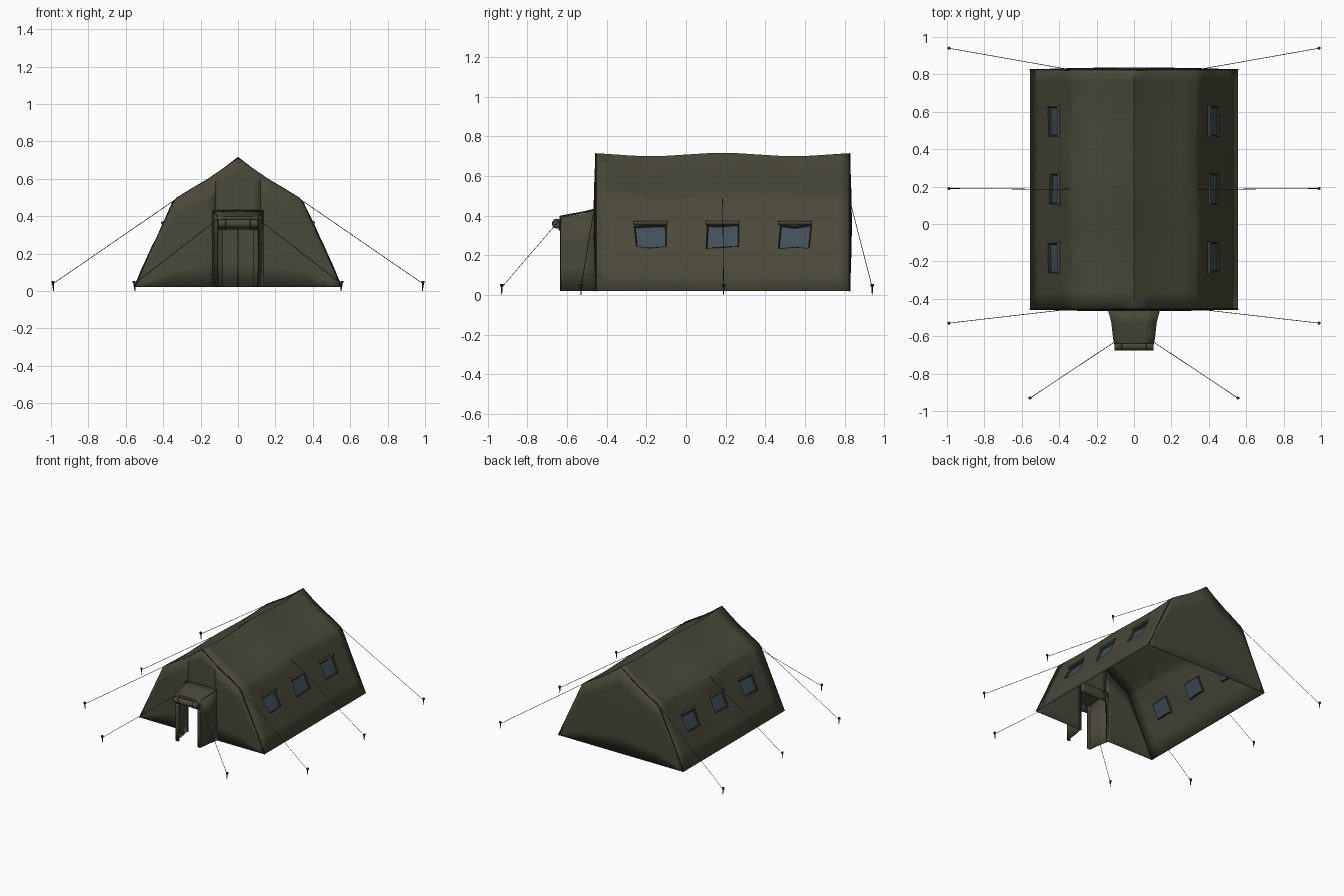
import bpy, bmesh, math, random
from mathutils import Vector, Matrix

random.seed(4)
if "Cube" in bpy.data.objects:
    bpy.data.objects.remove(bpy.data.objects["Cube"])


def material(name, rgb):
    m = bpy.data.materials.new(name)
    m.use_nodes = True
    m.diffuse_color = (*rgb, 1)
    bsdf = m.node_tree.nodes["Principled BSDF"]
    bsdf.inputs["Base Color"].default_value = (*rgb, 1)
    bsdf.inputs["Roughness"].default_value = 0.9
    return m


CANVAS = material("olive canvas", (0.068, 0.066, 0.042))
TRIM = material("dark olive trim", (0.022, 0.023, 0.014))
GLASS = material("window blue grey", (0.055, 0.078, 0.1))
CORD = material("dark cord", (0.025, 0.025, 0.022))

FRONT, BACK, BASE = -0.455, 0.825, 0.02
WINDOWS = (-0.18, 0.185, 0.55)
HALF = [(0, 0.715), (0.08, 0.653), (0.16, 0.598), (0.25, 0.545), (0.328, 0.497), (0.345, 0.475)]
HALF += [(0.345 + (0.475 - z) * 0.4615, z) for z in (0.42, 0.355, 0.24, 0.13, BASE)]


def finish(name, bm, mats, thick=0, angle=28):
    me = bpy.data.meshes.new(name)
    bm.to_mesh(me)
    bm.free()
    ob = bpy.data.objects.new(name, me)
    bpy.context.collection.objects.link(ob)
    for m in mats:
        me.materials.append(m)
    bpy.ops.object.select_all(action="DESELECT")
    ob.select_set(True)
    bpy.context.view_layer.objects.active = ob
    bpy.ops.object.shade_smooth_by_angle(angle=math.radians(angle))
    if thick:
        mod = ob.modifiers.new("cloth thickness", "SOLIDIFY")
        mod.thickness, mod.offset = thick, 0
    return ob


def rod(name, a, b, r1, r2, mat, sides=6):
    a, b = Vector(a), Vector(b)
    turn = (b - a).to_track_quat("Z", "Y").to_matrix().to_4x4()
    bm = bmesh.new()
    bmesh.ops.create_cone(bm, cap_ends=True, segments=sides, radius1=r1, radius2=r2,
                          depth=(b - a).length, matrix=Matrix.Translation((a + b) / 2) @ turn)
    return finish(name, bm, [mat], angle=50)


def sheet(name, rows, mat=CANVAS, thick=0.006):
    bm = bmesh.new()
    grid = [[bm.verts.new(p) for p in row] for row in rows]
    for r, s in zip(grid, grid[1:]):
        for i in range(len(r) - 1):
            bm.faces.new((r[i], r[i + 1], s[i + 1], s[i]))
    bmesh.ops.recalc_face_normals(bm, faces=bm.faces)
    return finish(name, bm, [mat], thick)


def roof_height(x):
    for (x0, z0), (x1, z1) in zip(HALF, HALF[1:]):
        if abs(x) <= x1:
            return z0 + (z1 - z0) * (abs(x) - x0) / (x1 - x0)
    return BASE


def sag(y):
    # Ridge dips between the end and middle frames
    return -0.008 + 0.008 * math.cos((y - 0.185) * 2 * math.pi / 0.72)


# Roof and side walls in one skin, with windows inset in the wall cells
ys = [FRONT, -0.36, -0.3]
for c in WINDOWS:
    ys += [c - 0.078, c, c + 0.078]
ys = sorted(ys + [0.0, 0.37, 0.7, 0.765, BACK])
bm = bmesh.new()
profile = [(-x, z) for x, z in HALF[:0:-1]] + HALF
grid = []
for y in ys:
    row = []
    inner = 0 if y in (FRONT, BACK) else 1
    for x, z in profile:
        side = math.copysign(1, x)
        wave = 0.005 * math.sin(8 * y + 15 * z + side) * inner if 0.05 < z < 0.48 else 0
        shift = random.uniform(-0.007, 0.007) * inner if 0.2 < z < 0.4 else 0
        row.append(bm.verts.new((x + side * wave, y + shift, z + sag(y) * max(0, z - 0.2) * 2 + shift)))
    grid.append(row)
panes = []
for j in range(len(ys) - 1):
    mid = (ys[j] + ys[j + 1]) / 2
    for i in range(len(profile) - 1):
        f = bm.faces.new((grid[j][i], grid[j + 1][i], grid[j + 1][i + 1], grid[j][i + 1]))
        height = (profile[i][1] + profile[i + 1][1]) / 2
        if 0.25 < height < 0.34 and any(abs(mid - c) < 0.07 for c in WINDOWS):
            panes.append(f)
bmesh.ops.recalc_face_normals(bm, faces=bm.faces)
if panes[0].normal.x * panes[0].calc_center_median().x < 0:
    bmesh.ops.reverse_faces(bm, faces=bm.faces)
ring = bmesh.ops.inset_region(bm, faces=panes, thickness=0.008, depth=-0.012)
for f in ring["faces"]:
    f.material_index = 1
for f in panes:
    f.material_index = 2
finish("tent_skin", bm, [CANVAS, TRIM, GLASS], 0.004)

# Rolled covers above the windows
for side, word in ((-1, "right"), (1, "left")):
    for n, y in enumerate(WINDOWS, 1):
        rod(f"{word}_window_roll_{n}", (side * 0.403, y - 0.086, 0.364),
            (side * 0.403, y + 0.086, 0.364), 0.009, 0.009, CANVAS, 8)


# End walls: strips under the roof line, with a doorway left open at the front
def gable(name, y, out, door):
    bm = bmesh.new()
    xs = sorted({s * x for x, _ in HALF for s in (-1, 1)} | {-0.12, 0.12})
    for a, b in zip(xs, xs[1:]):
        opening = door and abs(a + b) < 0.24
        for k in range(5):
            pts = []
            for x, t in ((a, k), (b, k), (b, k + 1), (a, k + 1)):
                low = 0.36 if opening else BASE
                top = roof_height(x) + sag(y) * max(0, roof_height(x) - 0.2) * 2
                z = low + (top - low) * t / 5
                bow = 0.01 * (1 - (x / 0.555) ** 2) * math.sin(math.pi * min(1, z / 0.72))
                pts.append(bm.verts.new((x, y + out * bow, z)))
            bm.faces.new(pts)
    bmesh.ops.remove_doubles(bm, verts=bm.verts, dist=0.0005)
    bmesh.ops.recalc_face_normals(bm, faces=bm.faces)
    finish(name, bm, [CANVAS], 0.004)
    # Piped seam along the edge of the end wall
    edge = [(x, y, z + sag(y) * max(0, z - 0.2) * 2) for x, z in profile]
    cu = bpy.data.curves.new(name + "_seam", "CURVE")
    cu.dimensions, cu.bevel_depth, cu.bevel_resolution = "3D", 0.004, 1
    sp = cu.splines.new("POLY")
    sp.points.add(len(edge) - 1)
    for p, co in zip(sp.points, edge):
        p.co = (*co, 1)
    cu.materials.append(TRIM)
    bpy.context.collection.objects.link(bpy.data.objects.new(name + "_seam", cu))


gable("front_wall", FRONT, -1, True)
gable("back_wall", BACK, 1, False)
rod("back_wall_inner_seam", (0, BACK, BASE), (0, BACK, 0.36), 0.003, 0.003, TRIM)

# Porch: slanted side walls with narrow front returns, sloping roof and valance
path = [(0.135, -0.455), (0.118, -0.53), (0.107, -0.632), (0.082, -0.63)]
for side, word in ((-1, "right"), (1, "left")):
    tops = (0.427, 0.407, 0.392, 0.385)
    sheet(f"porch_{word}_wall",
          [[(side * x, y, BASE + (t - BASE) * k / 3) for (x, y), t in zip(path, tops)] for k in range(4)])
    rod(f"porch_{word}_corner_seam", (side * 0.107, -0.632, BASE), (side * 0.107, -0.632, 0.385),
        0.003, 0.003, TRIM)
    rod(f"doorway_{word}_seam", (side * 0.122, FRONT - 0.004, BASE), (side * 0.122, FRONT - 0.008, 0.36),
        0.004, 0.004, TRIM)
roof = [(0.14, -0.455, 0.43), (0.12, -0.53, 0.412), (0.11, -0.6, 0.4), (0.108, -0.636, 0.393), (0.106, -0.64, 0.325)]
sheet("porch_roof", [[(w * t, y, z + 0.004 * (1 - t * t)) for t in (-1, -0.5, 0, 0.5, 1)] for w, y, z in roof])

# Rolled door curtain with its straps
rod("door_roll", (-0.103, -0.652, 0.36), (0.103, -0.652, 0.36), 0.023, 0.023, CANVAS, 12)
for x in (-0.065, 0.065):
    rod("door_roll_strap", (x - 0.006, -0.652, 0.36), (x + 0.006, -0.652, 0.36), 0.025, 0.025, TRIM, 12)

# Guy ropes and pegs, mirrored left and right
lines = {"front": ((0.34, FRONT, 0.485), (0.99, -0.53)),
         "middle": ((0.34, 0.185, 0.485), (0.99, 0.19)),
         "back": ((0.34, BACK, 0.485), (0.99, 0.94)),
         "porch": ((0.106, -0.632, 0.385), (0.555, -0.93))}
for side, word in ((-1, "right"), (1, "left")):
    for place, (a, (px, py)) in lines.items():
        start, head = (side * a[0], a[1], a[2]), (side * px, py, 0.05)
        rod(f"{word}_{place}_rope", start, (side * px, py, 0.038), 0.0016, 0.0016, CORD, 4)
        rod(f"{word}_{place}_peg", (side * (px - 0.004), py, 0), head, 0.002, 0.006, CORD)
        rod(f"{word}_{place}_peg_head", (side * px, py, 0.042), (side * px, py, 0.054), 0.009, 0.009, CORD)
